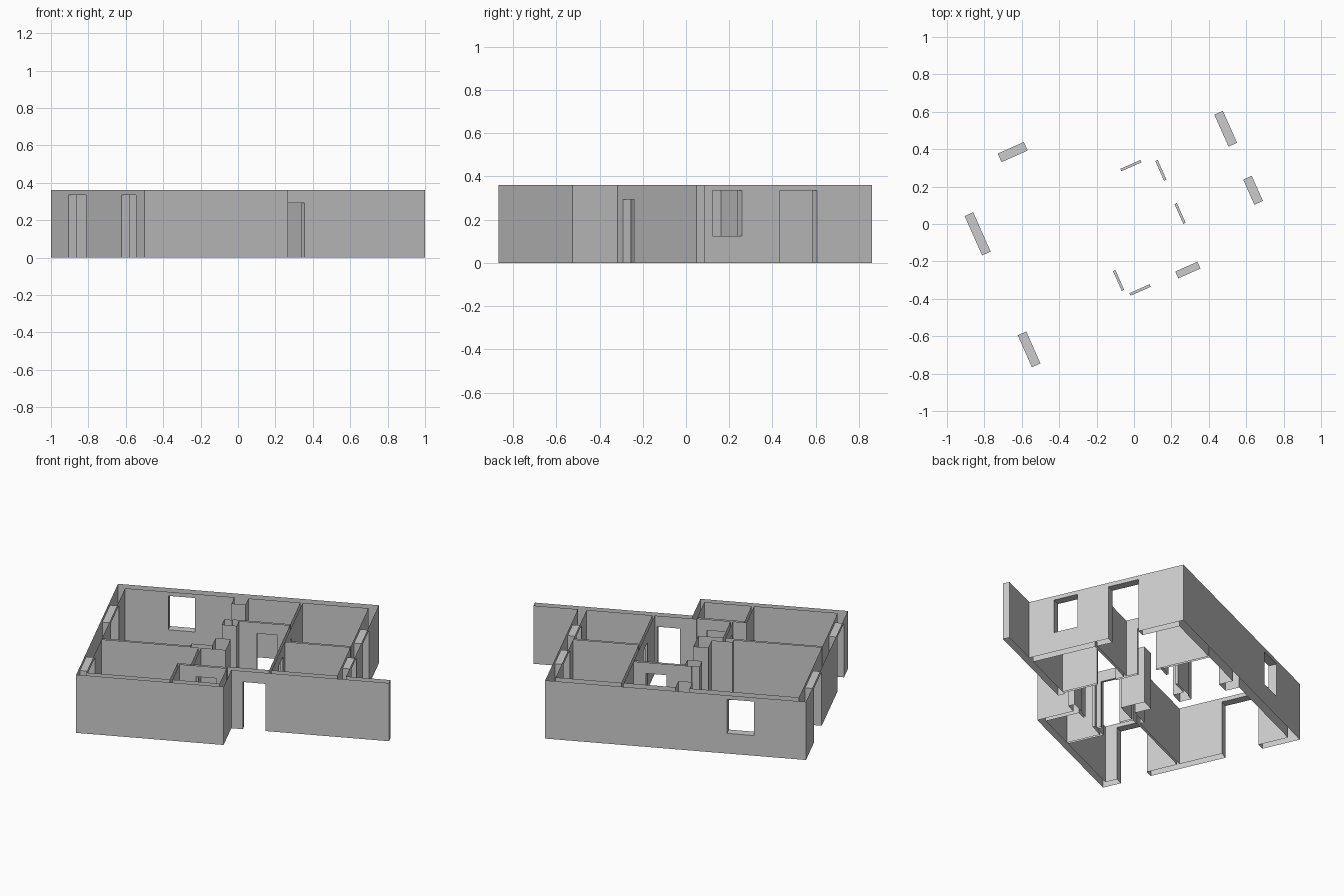
import bpy, bmesh, math
from mathutils import Matrix

cube = bpy.data.objects.get("Cube")
if cube:
    bpy.data.objects.remove(cube, do_unlink=True)

HEIGHT = 0.36
TURN = Matrix.Rotation(math.radians(24), 4, 'Z')


def box(name, a0, a1, b0, b1, z0, z1):
    """Closed box in plan axes (a, b), used for walls and cutters."""
    bm = bmesh.new()
    bmesh.ops.create_cube(bm, size=1)
    for v in bm.verts:
        v.co = (a1 if v.co.x > 0 else a0,
                b1 if v.co.y > 0 else b0,
                z1 if v.co.z > 0 else z0)
    mesh = bpy.data.meshes.new(name)
    bm.to_mesh(mesh)
    bm.free()
    ob = bpy.data.objects.new(name, mesh)
    bpy.context.collection.objects.link(ob)
    ob.hide_render = True
    return ob


# Walls in plan: a0, a1, b0, b1
outer = [
    (-.81, -.76, -.588, .64),    # left
    (-.81, .68, .59, .64),       # back
    (.63, .68, -.35, .64),       # right
    (-.81, .032, -.588, -.55),   # front
    (.002, .032, -.588, -.322),  # step in the front
    (.002, .933, -.362, -.322),  # entrance wall and its wing
]
inner = [
    (-.275, .02, -.343, -.328),   # closet
    (-.282, -.268, -.57, -.328),  # closet side
    (-.205, -.191, -.335, -.09),  # bath side
    (-.785, -.19, -.102, -.088),  # left rooms divider
    (.241, .255, -.34, .61),      # corridor
    (.248, .655, .063, .077),     # right rooms divider
    (-.09, .248, .285, .299),     # kitchen divider
    (-.255, -.12, -.106, -.06),   # low duct
    (-.135, -.05, -.106, .04),    # wide duct
    (-.135, -.05, .22, .292),     # middle pillar
    (-.135, -.055, .505, .61),    # back pillar
]

# Openings: centre a, centre b, length, runs along a, cut depth, bottom, top
DOOR, HEAD, SILL = .292, .335, .125
openings = [
    (-.436, .615, .153, True, .1, SILL, HEAD),
    (-.785, .292, .23, False, .1, -.1, HEAD),
    (-.785, -.384, .187, False, .1, -.1, HEAD),
    (.655, .266, .187, False, .1, -.1, HEAD),
    (.655, -.094, .147, False, .1, SILL, HEAD),
    (.163, -.342, .13, True, .1, -.1, DOOR),
    (.112, .292, .118, True, .04, -.1, DOOR),
    (.248, .204, .115, False, .04, -.1, DOOR),
    (.248, -.049, .115, False, .04, -.1, DOOR),
    (-.198, -.242, .115, False, .04, -.1, DOOR),
    (-.114, -.335, .118, True, .04, -.1, DOOR),
]

# Merge the walls, then cut the doors and windows
walls = box("apartment_walls", *outer[0], 0, HEIGHT)
helpers = []


def combine(tool, operation):
    mod = walls.modifiers.new(tool.name, 'BOOLEAN')
    mod.operation = operation
    mod.solver = 'EXACT'
    mod.object = tool
    helpers.append(tool)


for plan in outer[1:] + inner:
    combine(box("wall_piece", *plan, 0, HEIGHT), 'UNION')
for a, b, length, along_a, depth, z0, z1 in openings:
    da, db = (length, depth) if along_a else (depth, length)
    combine(box("opening_cutter", a - da / 2, a + da / 2,
                b - db / 2, b + db / 2, z0, z1), 'DIFFERENCE')

bpy.context.view_layer.update()
result = bpy.data.meshes.new_from_object(
    walls.evaluated_get(bpy.context.evaluated_depsgraph_get()))
walls.modifiers.clear()
walls.data = result
for tool in helpers:
    bpy.data.objects.remove(tool, do_unlink=True)

# Walls are open shells: no top or bottom, but lintels and sills stay
bm = bmesh.new()
bm.from_mesh(result)
caps = [f for f in bm.faces if abs(f.normal.z) > .9
        and not .01 < f.calc_center_median().z < HEIGHT - .01]
bmesh.ops.delete(bm, geom=caps, context='FACES')
bm.transform(TURN)
bm.to_mesh(result)
bm.free()

# Plain grey wall colour
grey = bpy.data.materials.new("wall_grey")
grey.use_nodes = True
colour = (.6, .6, .6, 1)
grey.diffuse_color = colour
grey.node_tree.nodes["Principled BSDF"].inputs["Base Color"].default_value = colour
result.materials.clear()
result.materials.append(grey)
for poly in result.polygons:
    poly.material_index = 0
walls.hide_render = False
